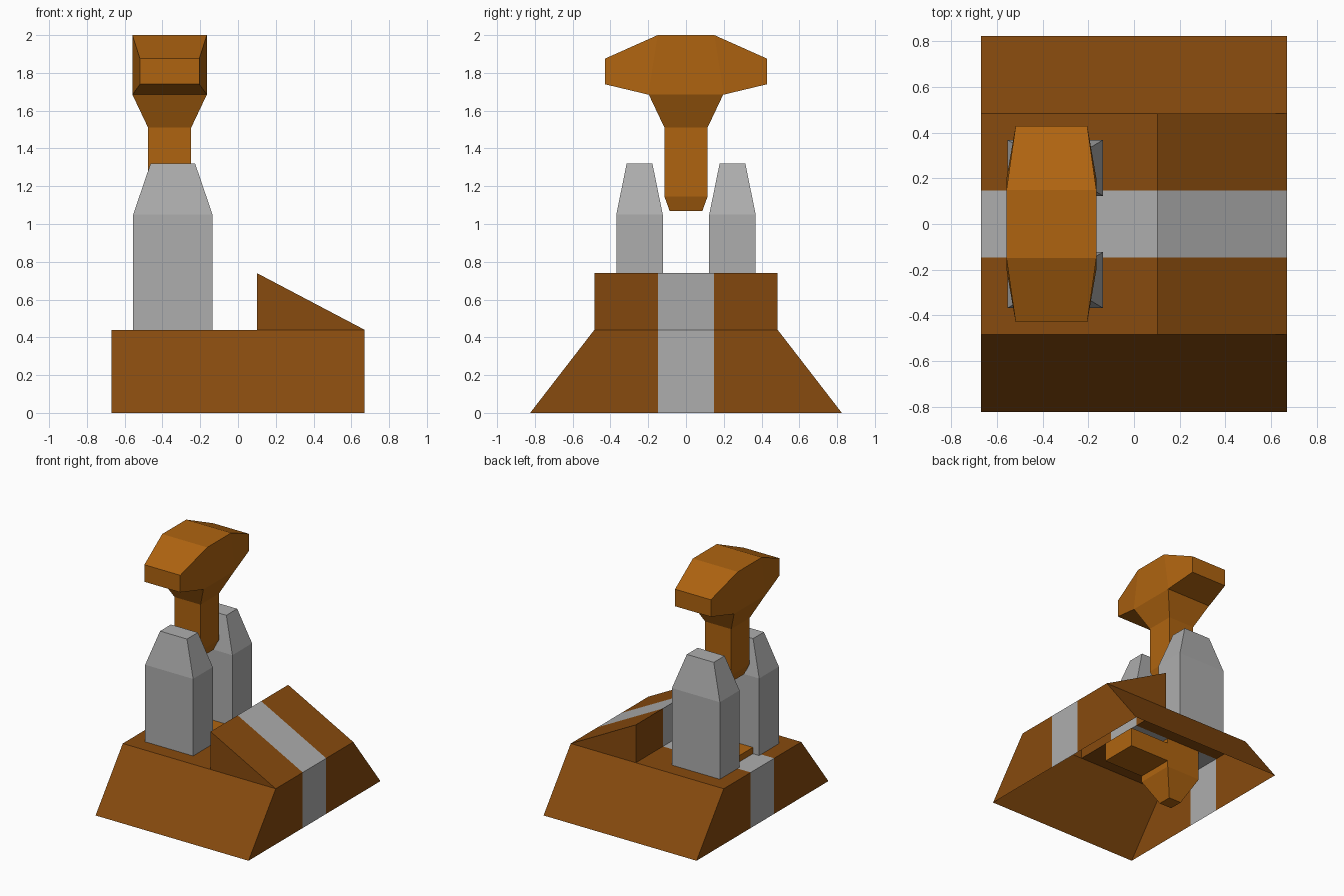
import bpy, bmesh

if "Cube" in bpy.data.objects:
    bpy.data.objects.remove(bpy.data.objects["Cube"])


def material(name, rgb):
    m = bpy.data.materials.new(name)
    m.diffuse_color = (*rgb, 1)
    m.use_nodes = True
    m.node_tree.nodes["Principled BSDF"].inputs["Base Color"].default_value = m.diffuse_color
    return m


BROWN = material("dark_brown", (0.242, 0.069, 0.0044))
ORANGE = material("warm_brown", (0.429, 0.127, 0.0052))
GREY = material("grey", (0.42, 0.42, 0.42))


def finish(name, bm, *mats):
    bmesh.ops.remove_doubles(bm, verts=bm.verts, dist=1e-5)
    bmesh.ops.recalc_face_normals(bm, faces=bm.faces)
    me = bpy.data.meshes.new(name)
    bm.to_mesh(me)
    bm.free()
    for m in mats:
        me.materials.append(m)
    ob = bpy.data.objects.new(name, me)
    bpy.context.collection.objects.link(ob)
    return ob


def loft(name, rings, mat):
    """Skin a row of four-point rings and cap both ends."""
    bm = bmesh.new()
    rows = [[bm.verts.new(p) for p in r] for r in rings]
    for a, b in zip(rows, rows[1:]):
        for i in range(4):
            j = (i + 1) % 4
            bm.faces.new((a[i], a[j], b[j], b[i]))
    bm.faces.new(rows[0])
    bm.faces.new(rows[-1])
    return finish(name, bm, mat)


def tower(name, cx, cy, sections, mat):
    """Stack of centred rectangles: (z, half width x, half width y)."""
    return loft(name, [[(cx + sx * hx, cy + sy * hy, z)
                        for sx, sy in ((-1, -1), (1, -1), (1, 1), (-1, 1))]
                       for z, hx, hy in sections], mat)


# Base: hollow shell, open below, with a wedge on top and a grey centre stripe
XE, YB, YT, YS, ZT = 0.67, 0.825, 0.485, 0.147, 0.44
profile = [(-XE, 0), (-XE, ZT), (0.10, ZT), (0.10, 0.74), (XE, ZT), (XE, 0)]
bm = bmesh.new()


def face(*pts, idx=0):
    bm.faces.new([bm.verts.new(p) for p in pts]).material_index = idx


levels = [-YT, -YS, YS, YT]
for k, (y0, y1) in enumerate(zip(levels, levels[1:])):
    for (xa, za), (xb, zb) in zip(profile, profile[1:]):
        face((xa, y0, za), (xb, y0, zb), (xb, y1, zb), (xa, y1, za),
             idx=1 if k == 1 else 0)
for s in (-1, 1):
    face((-XE, s * YB, 0), (XE, s * YB, 0), (XE, s * YT, ZT),
         (0.10, s * YT, ZT), (-XE, s * YT, ZT))
    face((0.10, s * YT, ZT), (XE, s * YT, ZT), (0.10, s * YT, 0.74))
    for x in (-XE, XE):
        face((x, s * YB, 0), (x, s * YT, 0), (x, s * YT, ZT))
finish("base", bm, BROWN, GREY)

# Two grey posts
for s, side in ((-1, "front"), (1, "back")):
    tower(side + "_post", -0.345, s * 0.246,
          [(0.44, 0.21, 0.123), (1.05, 0.21, 0.123), (1.32, 0.118, 0.068)], GREY)

# Hammer head, tapering toward both ends
CX = -0.362
head = []
for yt, yb, hx, zt, zb in ((-0.43, -0.43, 0.157, 1.875, 1.74),
                           (-0.15, -0.20, 0.197, 2.0, 1.685),
                           (0.15, 0.20, 0.197, 2.0, 1.685),
                           (0.43, 0.43, 0.157, 1.875, 1.74)):
    head.append([(CX - hx, yb, zb), (CX + hx, yb, zb),
                 (CX + hx, yt, zt), (CX - hx, yt, zt)])
loft("hammer_head", head, ORANGE)

# Shaft under the head
tower("hammer_shaft", CX, 0,
      [(1.07, 0.087, 0.087), (1.145, 0.114, 0.114),
       (1.51, 0.114, 0.114), (1.685, 0.197, 0.197)], ORANGE)

# Striker block between the posts, pointed below, and its arm inside the base
tower("striker_block", -0.35, 0,
      [(0.01, 0.055, 0.055), (0.2, 0.15, 0.15), (0.49, 0.15, 0.15)], ORANGE)
tower("striker_arm", -0.03, 0, [(0.25, 0.18, 0.15), (0.40, 0.18, 0.15)], ORANGE)
